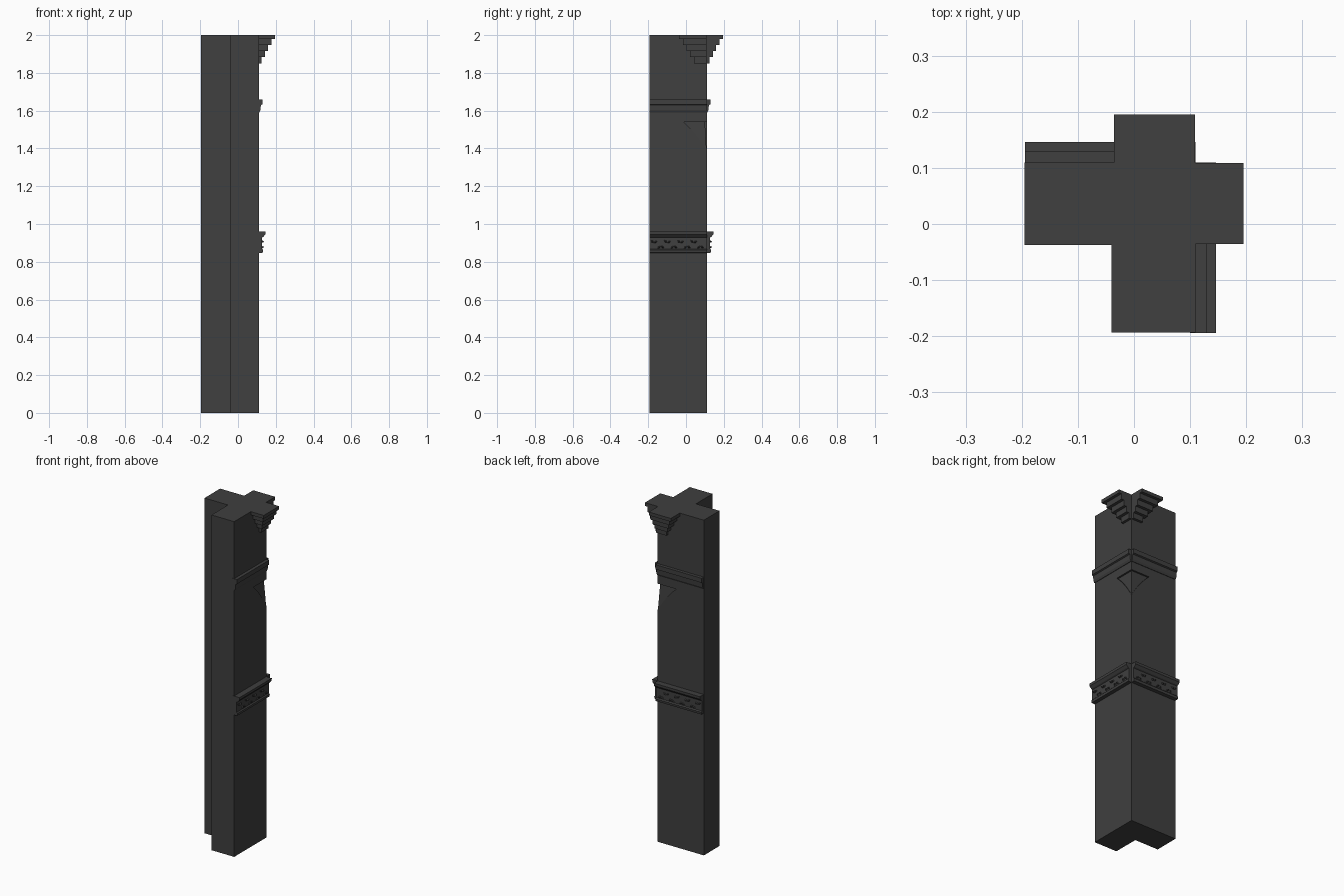
import bpy, bmesh, math
from mathutils import Vector

if "Cube" in bpy.data.objects:
    bpy.data.objects.remove(bpy.data.objects["Cube"])

C = 0.11        # outer corner of the L-shaped pier
END = -0.194    # free end of each arm

stone = bpy.data.materials.new("dark_stone")
stone.diffuse_color = (0.05, 0.05, 0.05, 1)
stone.use_nodes = True
stone.node_tree.nodes["Principled BSDF"].inputs["Base Color"].default_value = stone.diffuse_color


def face_map(side, u, out, z):
    """u runs along the wall face, out points away from it."""
    return Vector((out, u, z)) if side == "right" else Vector((u, out, z))


def finish(name, bm):
    bmesh.ops.recalc_face_normals(bm, faces=bm.faces)
    me = bpy.data.meshes.new(name)
    bm.to_mesh(me)
    bm.free()
    me.materials.append(stone)
    ob = bpy.data.objects.new(name, me)
    bpy.context.collection.objects.link(ob)
    return ob


def loft(bm, a, b):
    """Closed solid between two matching loops."""
    va, vb = [bm.verts.new(p) for p in a], [bm.verts.new(p) for p in b]
    bm.faces.new(va)
    bm.faces.new(vb)
    n = len(va)
    for i in range(n):
        j = (i + 1) % n
        bm.faces.new((va[i], va[j], vb[j], vb[i]))


def band(name, side, profile):
    """Moulding: profile of (out, z) swept along one face."""
    bm = bmesh.new()
    loft(bm, [face_map(side, END, o, z) for o, z in profile],
         [face_map(side, C, o, z) for o, z in profile])
    return finish(name, bm)


# L-shaped pier shaft
plan = [(-0.195, -0.037), (-0.04, -0.037), (-0.04, -0.193),
        (C, -0.193), (C, C), (-0.195, C)]
bm = bmesh.new()
loft(bm, [(x, y, 0) for x, y in plan], [(x, y, 2) for x, y in plan])
shaft = finish("pier_shaft", bm)

# shallow curved recess on each side of the corner, deepest at the top
outline = [(0.14, 1.54), (-0.012, 1.54)]
for i in range(1, 7):
    t = i / 6
    outline.append((-0.012 + 0.122 * t, 1.54 - 0.155 * (0.7 * t + 0.3 * t * t)))
outline.append((0.14, 1.385))
for side in ("right", "back"):
    bm = bmesh.new()
    loft(bm, [face_map(side, u, C - 0.001 - 0.009 * (z - 1.385) / 0.155, z) for u, z in outline],
         [face_map(side, u, 0.15, z) for u, z in outline])
    cutter = finish("recess_cutter", bm)
    cutter.hide_render = True
    mod = shaft.modifiers.new("recess", "BOOLEAN")
    mod.operation = "DIFFERENCE"
    mod.solver = "EXACT"
    mod.object = cutter
    bpy.context.view_layer.objects.active = shaft
    bpy.ops.object.modifier_apply(modifier=mod.name)
    bpy.data.objects.remove(cutter)

upper = [(0.10, 1.66), (0.129, 1.66), (0.129, 1.633), (0.121, 1.629),
         (0.119, 1.602), (0.113, 1.59), (0.10, 1.59)]
lower = [(0.10, 0.96), (0.146, 0.96), (0.145, 0.945), (0.134, 0.932), (0.127, 0.928),
         (0.127, 0.868), (0.133, 0.862), (0.131, 0.848), (0.10, 0.846)]

for side in ("right", "back"):
    band("upper_cornice_" + side, side, upper)
    band("lower_frieze_" + side, side, lower)

    # stepped corbel, narrowing towards the corner as it descends
    bm = bmesh.new()
    levels = [2.0, 1.98, 1.948, 1.915, 1.883, 1.85]
    for i in range(5):
        out = 0.195 - 0.0175 * i
        u0, u1 = -0.036 + 0.0195 * i, 0.109
        rect = [(u0, 0.10), (u1, 0.10), (u1, out), (u0, out)]
        loft(bm, [face_map(side, u, o, levels[i + 1]) for u, o in rect],
             [face_map(side, u, o, levels[i]) for u, o in rect])
    finish("stepped_corbel_" + side, bm)

    # carved leaf relief: pairs of pointed leaves along a wavy stem
    bm = bmesh.new()
    for k in range(8):
        u, z = -0.17 + 0.035 * k, 0.892 + 0.008 * (-1) ** k
        for tilt in (0.5, 2.4):
            d = Vector((math.cos(tilt), math.sin(tilt) * (-1) ** k))
            n = Vector((-d.y, d.x))
            spine = [(0, 0), (0.011, 0.006), (0.022, 0), (0.011, -0.006)]
            rim = [bm.verts.new(face_map(side, u + d.x * a + n.x * b, 0.126,
                                         z + d.y * a + n.y * b)) for a, b in spine]
            top = bm.verts.new(face_map(side, u + d.x * 0.01, 0.138, z + d.y * 0.01))
            for i in range(4):
                bm.faces.new((rim[i], rim[(i + 1) % 4], top))
            bm.faces.new(rim[::-1])
    finish("leaf_relief_" + side, bm)
